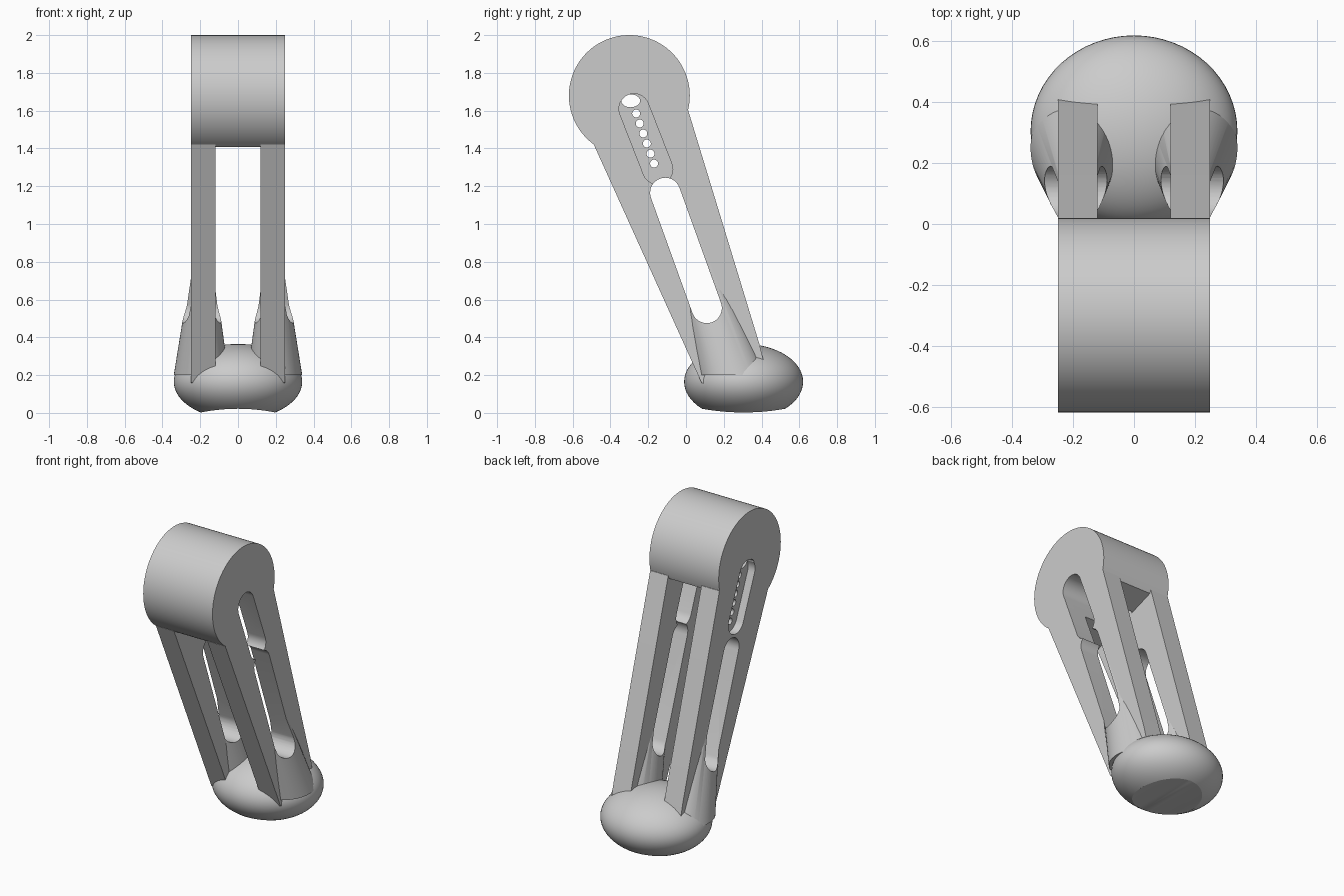
import bpy, bmesh
from math import sin, cos, pi, atan2, radians

if "Cube" in bpy.data.objects:
    bpy.data.objects.remove(bpy.data.objects["Cube"], do_unlink=True)

grey = bpy.data.materials.new("plain_grey")
grey.use_nodes = True
grey.diffuse_color = (0.6, 0.6, 0.6, 1)
grey.node_tree.nodes["Principled BSDF"].inputs["Base Color"].default_value = (0.6, 0.6, 0.6, 1)


def loft(name, ring_a, ring_b):
    """Closed solid between two matching rings of points."""
    bm = bmesh.new()
    a = [bm.verts.new(p) for p in ring_a]
    b = [bm.verts.new(p) for p in ring_b]
    n = len(a)
    bm.faces.new(a)
    bm.faces.new(b[::-1])
    for i in range(n):
        j = (i + 1) % n
        bm.faces.new((a[j], a[i], b[i], b[j]))
    bmesh.ops.recalc_face_normals(bm, faces=bm.faces)
    mesh = bpy.data.meshes.new(name)
    bm.to_mesh(mesh)
    bm.free()
    mesh.materials.append(grey)
    ob = bpy.data.objects.new(name, mesh)
    bpy.context.collection.objects.link(ob)
    return ob


def prism(name, profile, x0, x1):
    """Extrude a side profile of (y, z) points along x."""
    return loft(name, [(x0, y, z) for y, z in profile], [(x1, y, z) for y, z in profile])


def oval(y, z, ry, rz, n):
    return [(y + ry * cos(2 * pi * i / n), z + rz * sin(2 * pi * i / n)) for i in range(n)]


def slot(top, bottom, r, n=16):
    """Round-ended slot outline between two centres."""
    t = atan2(top[1] - bottom[1], top[0] - bottom[0])
    pts = []
    for (cy, cz), start in ((top, t - pi / 2), (bottom, t + pi / 2)):
        pts += [(cy + r * cos(start + pi * i / n), cz + r * sin(start + pi * i / n))
                for i in range(n + 1)]
    return pts


def combine(target, other, operation):
    mod = target.modifiers.new("join", 'BOOLEAN')
    mod.operation = operation
    mod.solver = 'EXACT'
    mod.object = other
    bpy.context.view_layer.objects.active = target
    bpy.ops.object.modifier_apply(modifier=mod.name)
    bpy.data.objects.remove(other, do_unlink=True)


def smooth(ob):
    bpy.ops.object.select_all(action='DESELECT')
    ob.select_set(True)
    bpy.context.view_layer.objects.active = ob
    bpy.ops.object.shade_smooth_by_angle(angle=radians(30))


# Round head, with its underside cut flat between the legs
body = prism("forked_arm", oval(-0.30, 1.68, 0.32, 0.32, 96), -0.25, 0.25)
combine(body, prism("gap", [(-0.7, 1.326), (0.2, 1.65), (0.2, 1.1), (-0.7, 1.0)],
                    -0.12, 0.12), 'DIFFERENCE')

# Two tapered legs with flared feet
leg = [(-0.488, 1.42), (-0.3, 1.68), (0.012, 1.6), (0.389, 0.363),
       (0.41, 0.28), (0.2, 0.12), (0.082, 0.16)]
for s in (-1, 1):
    combine(body, prism("leg", leg, s * 0.12, s * 0.25), 'UNION')
    foot = []
    for x, y, z, rx, ry in ((0.195, 0.25, 0.2, 0.145, 0.18), (0.185, 0.0, 0.95, 0.034, 0.1)):
        foot.append([(s * (x + u), v, z) for u, v in oval(0, y, rx, ry, 64)])
    combine(body, loft("flare", *foot), 'UNION')

# Long slot through both legs
combine(body, prism("long_slot", slot((-0.11, 1.165), (0.11, 0.555), 0.08), -0.5, 0.5), 'DIFFERENCE')

# Short slot: open on one side, a shallow recess on the other
combine(body, prism("short_slot", slot((-0.275, 1.61), (-0.15, 1.29), 0.08), -0.118, 0.4), 'DIFFERENCE')
combine(body, prism("recess", slot((-0.275, 1.61), (-0.16, 1.335), 0.08), -0.4, -0.2), 'DIFFERENCE')

# Row of small holes and one larger hole through the recess floor
for i in range(6):
    t = i / 5
    hole = oval(-0.264 + 0.095 * t, 1.585 - 0.265 * t, 0.021, 0.021, 20)
    combine(body, prism("hole", hole, -0.4, 0.0), 'DIFFERENCE')
combine(body, prism("top_hole", oval(-0.293, 1.652, 0.05, 0.034, 24), -0.4, 0.0), 'DIFFERENCE')
smooth(body)

# Squashed ball base with a shallow hollow underneath
bpy.ops.mesh.primitive_uv_sphere_add(segments=64, ring_count=32, radius=1, location=(0, 0.305, 0.165))
base = bpy.context.object
base.name = "ball_base"
base.scale = (0.34, 0.315, 0.2)
bpy.ops.object.transform_apply(location=True, rotation=False, scale=True)
base.data.materials.append(grey)
arch = [(cos(2 * pi * i / 160), sin(2 * pi * i / 160) - 0.978) for i in range(160)]
combine(base, loft("hollow", [(x, -0.5, z) for x, z in arch], [(x, 1.0, z) for x, z in arch]),
        'DIFFERENCE')
smooth(base)
